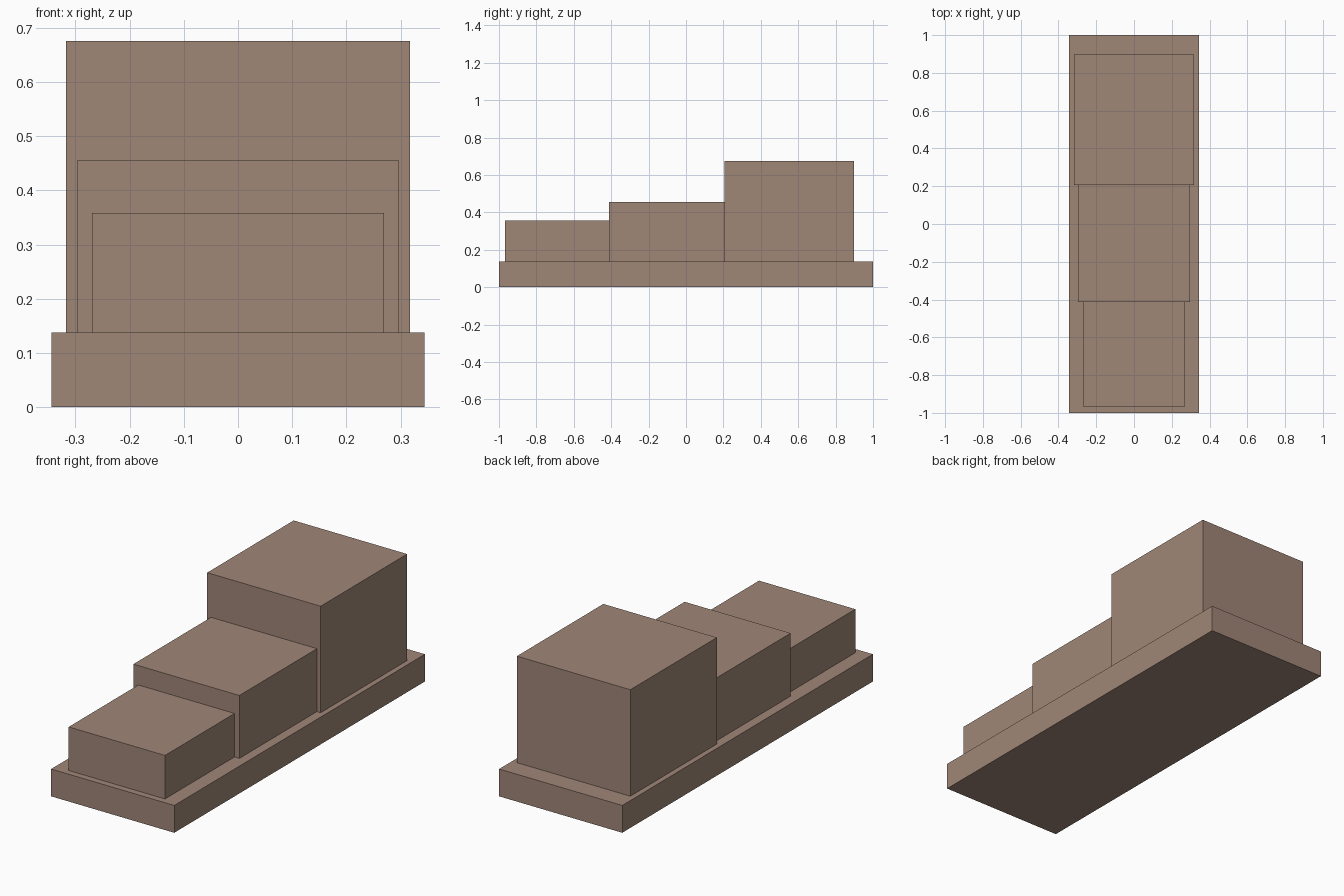
import bpy

if "Cube" in bpy.data.objects:
    bpy.data.objects.remove(bpy.data.objects["Cube"])

clay = bpy.data.materials.new("warm_brown")
clay.diffuse_color = (0.35, 0.24, 0.185, 1.0)
clay.use_nodes = True
clay.node_tree.nodes["Principled BSDF"].inputs["Base Color"].default_value = clay.diffuse_color


def block(name, x, y, z):
    """Box spanning the given (min, max) range on each axis."""
    spans = (x, y, z)
    bpy.ops.mesh.primitive_cube_add(size=1, location=[(a + b) / 2 for a, b in spans])
    ob = bpy.context.object
    ob.name = name
    ob.scale = [b - a for a, b in spans]
    bpy.ops.object.transform_apply(location=False, rotation=False, scale=True)
    ob.data.materials.append(clay)


BASE_TOP = 0.138

# Long flat plinth
block("base_slab", (-0.344, 0.344), (-1, 1), (0, BASE_TOP))

# Three blocks rising and widening towards the back
for name, half_width, y, top in (
    ("low_block", 0.269, (-0.967, -0.412), 0.358),
    ("middle_block", 0.296, (-0.412, 0.207), 0.456),
    ("tall_block", 0.317, (0.207, 0.897), 0.676),
):
    block(name, (-half_width, half_width), y, (BASE_TOP, top))
